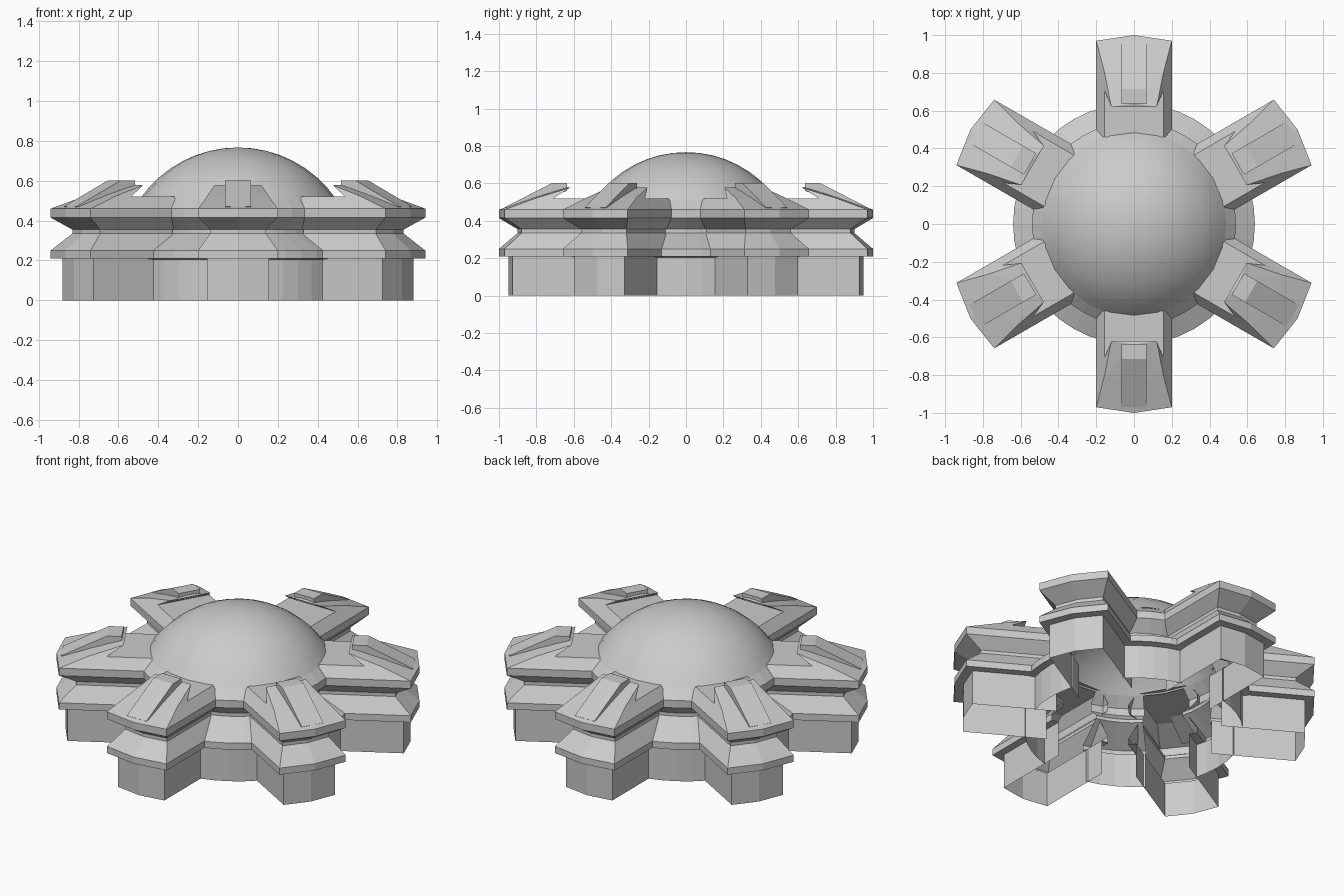
import bpy, bmesh
from math import sin, cos, pi, radians, asin

if "Cube" in bpy.data.objects:
    bpy.data.objects.remove(bpy.data.objects["Cube"])


def make_mesh(name, bm):
    bmesh.ops.recalc_face_normals(bm, faces=bm.faces[:])
    me = bpy.data.meshes.new(name)
    bm.to_mesh(me)
    bm.free()
    return me


def place(name, me, angle=0):
    ob = bpy.data.objects.new(name, me)
    ob.rotation_euler.z = angle
    bpy.context.collection.objects.link(ob)
    return ob


def loft(bm, rows, closed=False):
    rows = [[bm.verts.new(p) for p in row] for row in rows]
    for a, b in zip(rows, rows[1:]):
        n = len(a)
        for i in range(n if closed else n - 1):
            j = (i + 1) % n
            bm.faces.new((a[i], a[j], b[j], b[i]))
    return rows


def prism(bm, half_width_pts):
    # solid hull mirrored across the arm's centre line: (half width, y, z)
    vs = [bm.verts.new((s * w, y, z)) for w, y, z in half_width_pts for s in (-1, 1)]
    bmesh.ops.convex_hull(bm, input=vs)


# Arm shell, open below and towards the hub: (z, half width, tip distance)
arm_levels = [(0, .155, .95), (.21, .155, .95), (.21, .2, 1), (.25, .2, 1),
              (.335, .14, .9), (.355, .14, .9), (.415, .2, 1), (.46, .2, 1), (.52, .157, .83)]
IN = .46
bm = bmesh.new()
rows = loft(bm, [[(-w, IN, z), (-w, t - .15 * w, z), (0, t, z), (w, t - .15 * w, z), (w, IN, z)]
                 for z, w, t in arm_levels])
bm.faces.new(rows[-1])
arm_mesh = make_mesh("arm", bm)

# Sloped claw on top of each arm, leaning inward
bm = bmesh.new()
prism(bm, [(.157, .71, .52), (.157, .808, .52), (.02, .83, .52), (.12, .62, .577), (.02, .635, .582)])
claw_mesh = make_mesh("claw", bm)

# Raised rib along the claw
bm = bmesh.new()
prism(bm, [(.065, .635, .56), (.065, .635, .602), (.065, .716, .602), (.065, .97, .472), (.065, .95, .455)])
rib_mesh = make_mesh("claw_rib", bm)

# Ring wall segment between two arms: (radius, z)
ring_profile = [(.6, 0), (.6, .205), (.64, .21), (.64, .25), (.475, .335), (.475, .355),
                (.54, .415), (.54, .46), (.485, .512)]
bm = bmesh.new()
angles = [radians(14 + 8 * i) for i in range(5)]
loft(bm, [[(r * cos(a), r * sin(a), z) for a in angles] for r, z in ring_profile])
ring_mesh = make_mesh("ring_segment", bm)

for k in range(6):
    turn = k * pi / 3
    place(f"arm_{k}", arm_mesh, turn)
    place(f"claw_{k}", claw_mesh, turn)
    place(f"claw_rib_{k}", rib_mesh, turn)
    place(f"ring_segment_{k}", ring_mesh, turn + radians(30))

# Dome: spherical cap, open below
R, TOP, RIM, N, STEPS = .598, .767, .49, 24, 8
bm = bmesh.new()
full = asin(RIM / R)
rows = loft(bm, [[(R * sin(t) * cos(2 * pi * i / N), R * sin(t) * sin(2 * pi * i / N), TOP - R + R * cos(t))
                  for i in range(N)] for t in [full * (1 - s / STEPS) for s in range(STEPS)]], closed=True)
tip = bm.verts.new((0, 0, TOP))
for i in range(N):
    bm.faces.new((rows[-1][i], rows[-1][(i + 1) % N], tip))
for f in bm.faces:
    f.smooth = True
place("dome", make_mesh("dome", bm))
